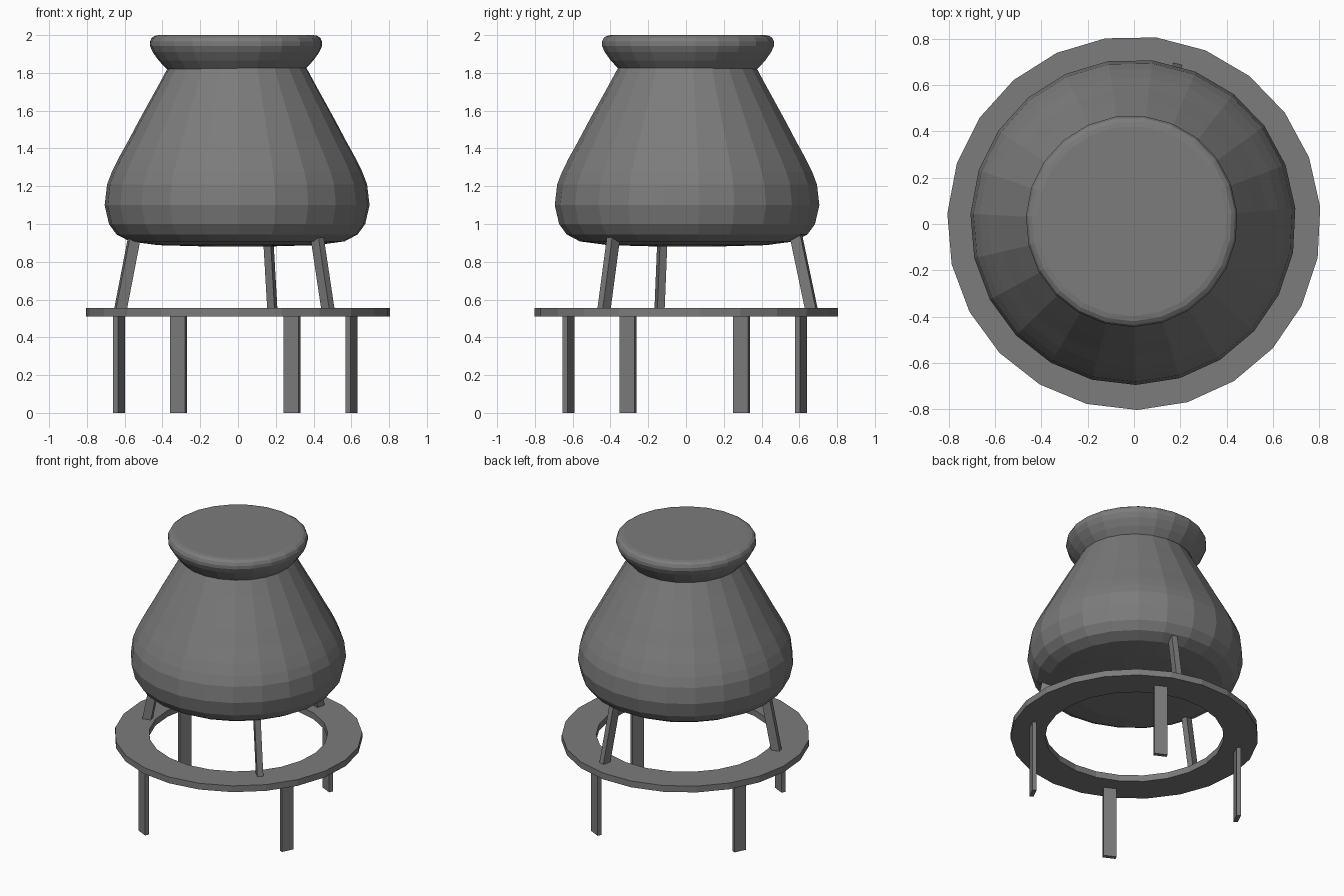
import bpy, bmesh, math
from mathutils import Vector, Matrix

if "Cube" in bpy.data.objects:
    bpy.data.objects.remove(bpy.data.objects["Cube"], do_unlink=True)

SIDES = 23
PHASE = math.radians(-89)

grey = bpy.data.materials.new("iron_grey")
grey.use_nodes = True
grey.diffuse_color = (0.2, 0.2, 0.2, 1)
grey.node_tree.nodes["Principled BSDF"].inputs["Base Color"].default_value = (0.2, 0.2, 0.2, 1)


def finish(name, bm):
    bmesh.ops.recalc_face_normals(bm, faces=bm.faces)
    mesh = bpy.data.meshes.new(name)
    bm.to_mesh(mesh)
    bm.free()
    mesh.materials.append(grey)
    obj = bpy.data.objects.new(name, mesh)
    bpy.context.collection.objects.link(obj)
    return obj


def lathe(name, profile, centre=(0, 0), closed=False):
    """Turn a (radius, height) profile; open profiles get flat caps."""
    bm = bmesh.new()
    rings = []
    for r, z in profile:
        angles = [PHASE + math.tau * i / SIDES for i in range(SIDES)]
        rings.append([bm.verts.new((centre[0] + r * math.cos(a),
                                    centre[1] + r * math.sin(a), z)) for a in angles])
    pairs = list(zip(rings, rings[1:]))
    if closed:
        pairs.append((rings[-1], rings[0]))
    else:
        bm.faces.new(rings[0])
        bm.faces.new(rings[-1])
    for low, high in pairs:
        for i in range(SIDES):
            j = (i + 1) % SIDES
            bm.faces.new((low[i], low[j], high[j], high[i]))
    return finish(name, bm)


def bar(name, bottom, top, angle, radial, tangential):
    """Sheared box from bottom to top, turned to face outwards at the angle."""
    bm = bmesh.new()
    bmesh.ops.create_cube(bm, size=1)
    turn = Matrix.Rotation(angle, 3, "Z")
    for v in bm.verts:
        end = Vector(top if v.co.z > 0 else bottom)
        v.co = end + turn @ Vector((v.co.x * radial, v.co.y * tangential, 0))
    return finish(name, bm)


# Pot body with a slightly domed base
lathe("pot_body", [(0.2, 0.882), (0.42, 0.888), (0.57, 0.908), (0.64, 0.945),
                   (0.68, 1.0), (0.703, 1.10), (0.69, 1.21), (0.665, 1.275),
                   (0.628, 1.35), (0.578, 1.44), (0.525, 1.54), (0.47, 1.64),
                   (0.42, 1.73), (0.368, 1.826)], (-0.004, 0.008))

# Flared closed rim
lathe("pot_rim", [(0.368, 1.82), (0.41, 1.865), (0.442, 1.91), (0.457, 1.943),
                  (0.457, 1.965), (0.448, 1.985), (0.432, 1.996), (0.41, 2.0)],
      (-0.01, 0.012))

# Flat stand ring
lathe("stand_ring", [(0.583, 0.511), (0.807, 0.511), (0.807, 0.556), (0.583, 0.556)],
      (0, 0.004), closed=True)

# Four plate legs under the ring
for i in range(4):
    a = math.radians(-116 + 90 * i)
    x, y = 0.685 * math.cos(a) - 0.014, 0.685 * math.sin(a) - 0.006
    bar(f"stand_leg_{i + 1}", (x, y, 0), (x, y, 0.52), a, 0.028, 0.087)

# Three leaning struts that carry the pot
for i in range(3):
    a = math.radians(-45 + 120 * i)
    c, s = math.cos(a), math.sin(a)
    bar(f"pot_strut_{i + 1}", (0.66 * c + 0.012, 0.66 * s + 0.03, 0.53),
        (0.575 * c + 0.01, 0.575 * s + 0.025, 0.945), a, 0.06, 0.04)
